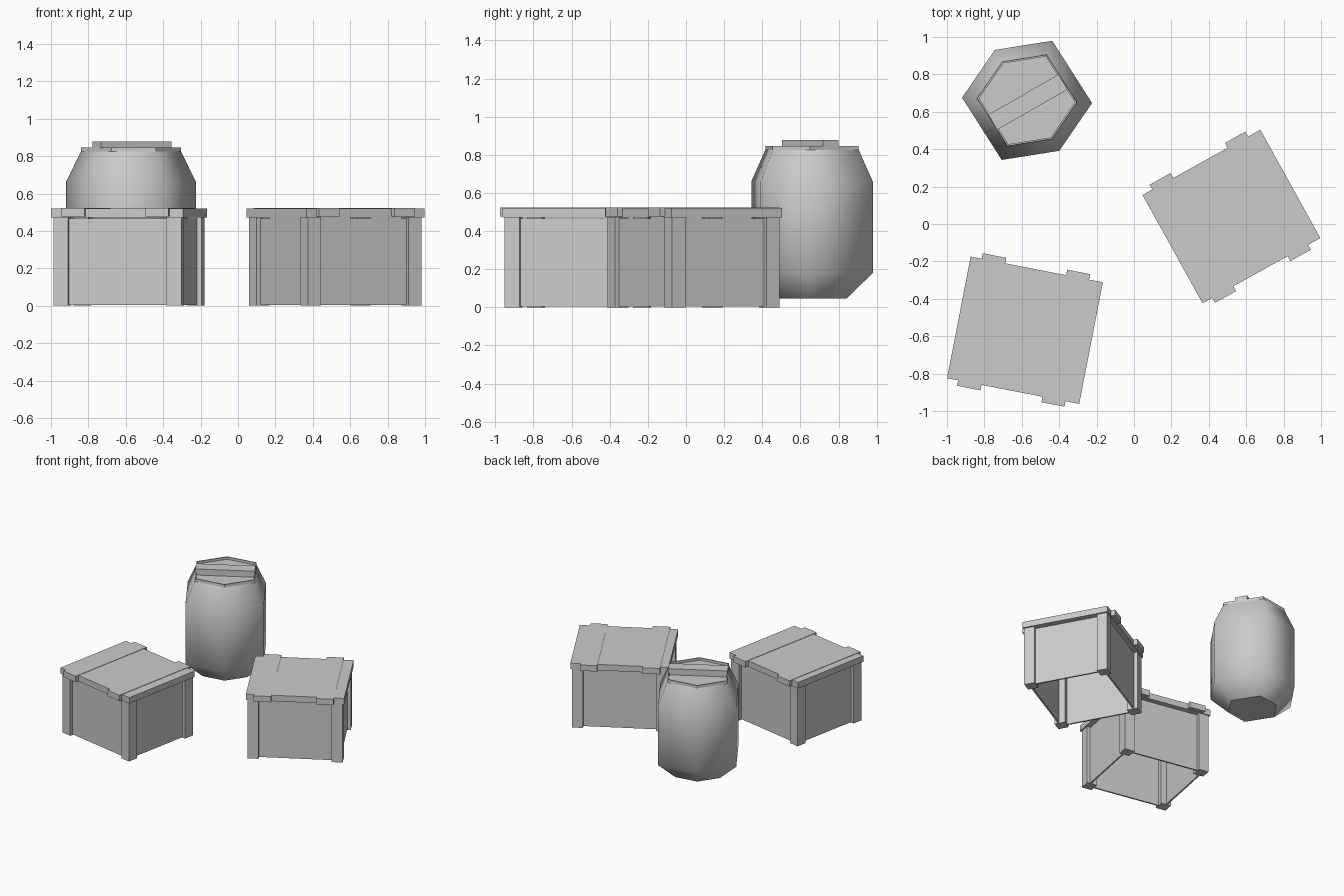
import bpy, bmesh, math
from mathutils import Matrix, Vector

cube = bpy.data.objects.get("Cube")
if cube:
    bpy.data.objects.remove(cube, do_unlink=True)

grey = bpy.data.materials.new("plain_grey")
grey.use_nodes = True
GREY = (0.6, 0.6, 0.6, 1)
grey.diffuse_color = GREY
grey.node_tree.nodes["Principled BSDF"].inputs["Base Color"].default_value = GREY


def finish(name, bm, place):
    mesh = bpy.data.meshes.new(name)
    bmesh.ops.recalc_face_normals(bm, faces=bm.faces)
    bm.to_mesh(mesh)
    bm.free()
    mesh.materials.append(grey)
    obj = bpy.data.objects.new(name, mesh)
    obj.matrix_world = place
    bpy.context.collection.objects.link(obj)
    return obj


def box(name, place, x, y, z):
    """Box from (min, max) pairs, in the frame of its crate or barrel."""
    bm = bmesh.new()
    size = [b - a for a, b in (x, y, z)]
    mid = [(a + b) / 2 for a, b in (x, y, z)]
    bmesh.ops.create_cube(bm, size=1, matrix=Matrix.Translation(mid) @ Matrix.Diagonal((*size, 1)))
    return finish(name, bm, place)


def frame(x, y, degrees):
    return Matrix.Translation((x, y, 0)) @ Matrix.Rotation(math.radians(degrees), 4, "Z")


def span(sign, inner, outer):
    return tuple(sorted((sign * inner, sign * outer)))


def crate(prefix, place):
    half_x, half_y = 0.36, 0.331
    px, py, post = half_x - 0.012, half_y - 0.008, 0.08
    recess, thick = 0.025, 0.012
    # Lid and the two battens that overhang it
    box(prefix + "_lid", place, (-half_x, half_x), (-half_y, half_y), (0.472, 0.52))
    for side, xs in (("left", (0.16, 0.285)), ("right", (-0.30, -0.172))):
        box(f"{prefix}_{side}_batten", place, xs, (-half_y - 0.03, half_y + 0.03), (0.476, 0.523))
    # Corner posts
    for sx, side in ((1, "left"), (-1, "right")):
        for sy, end in ((1, "back"), (-1, "front")):
            box(f"{prefix}_{end}_{side}_post", place,
                span(sx, px - post, px), span(sy, py - post, py), (0, 0.473))
    # Thin recessed panels, open underneath
    height = (0.004, 0.467)
    for s, side, end in ((1, "left", "back"), (-1, "right", "front")):
        box(f"{prefix}_{side}_panel", place, span(s, px - recess - thick, px - recess),
            (-py + 0.04, py - 0.04), height)
        box(f"{prefix}_{end}_panel", place, (-px + 0.04, px - 0.04),
            span(s, py - recess - thick, py - recess), height)


crate("front_crate", frame(-0.583, -0.568, -11))
crate("side_crate", frame(0.521, 0.04, 29))

# Barrel: uneven six-sided section swept up a profile of (scale, height)
section = [Vector((r * math.cos(math.radians(a)), r * math.sin(math.radians(a))))
           for a, r in ((-2.4, 0.348), (67, 0.346), (122.6, 0.32))]
section += [-v for v in section]
profile = [(0.57, 0.047), (1, 0.18), (1, 0.66), (0.77, 0.825), (0.765, 0.847), (0.735, 0.847), (0.735, 0.828)]
bm = bmesh.new()
rings = [[bm.verts.new((v.x * s, v.y * s, z)) for v in section] for s, z in profile]
for level, (low, high) in enumerate(zip(rings, rings[1:])):
    for i in range(6):
        j = (i + 1) % 6
        face = bm.faces.new((low[i], low[j], high[j], high[i]))
        face.smooth = level < 3
bm.faces.new(rings[0][::-1])
bm.faces.new(rings[-1])
finish("barrel_body", bm, frame(-0.572, 0.661, 0))

# Plank across the barrel lid
box("barrel_lid_plank", frame(-0.567, 0.652, 29.8), (-0.217, 0.217), (-0.047, 0.047), (0.82, 0.877))
